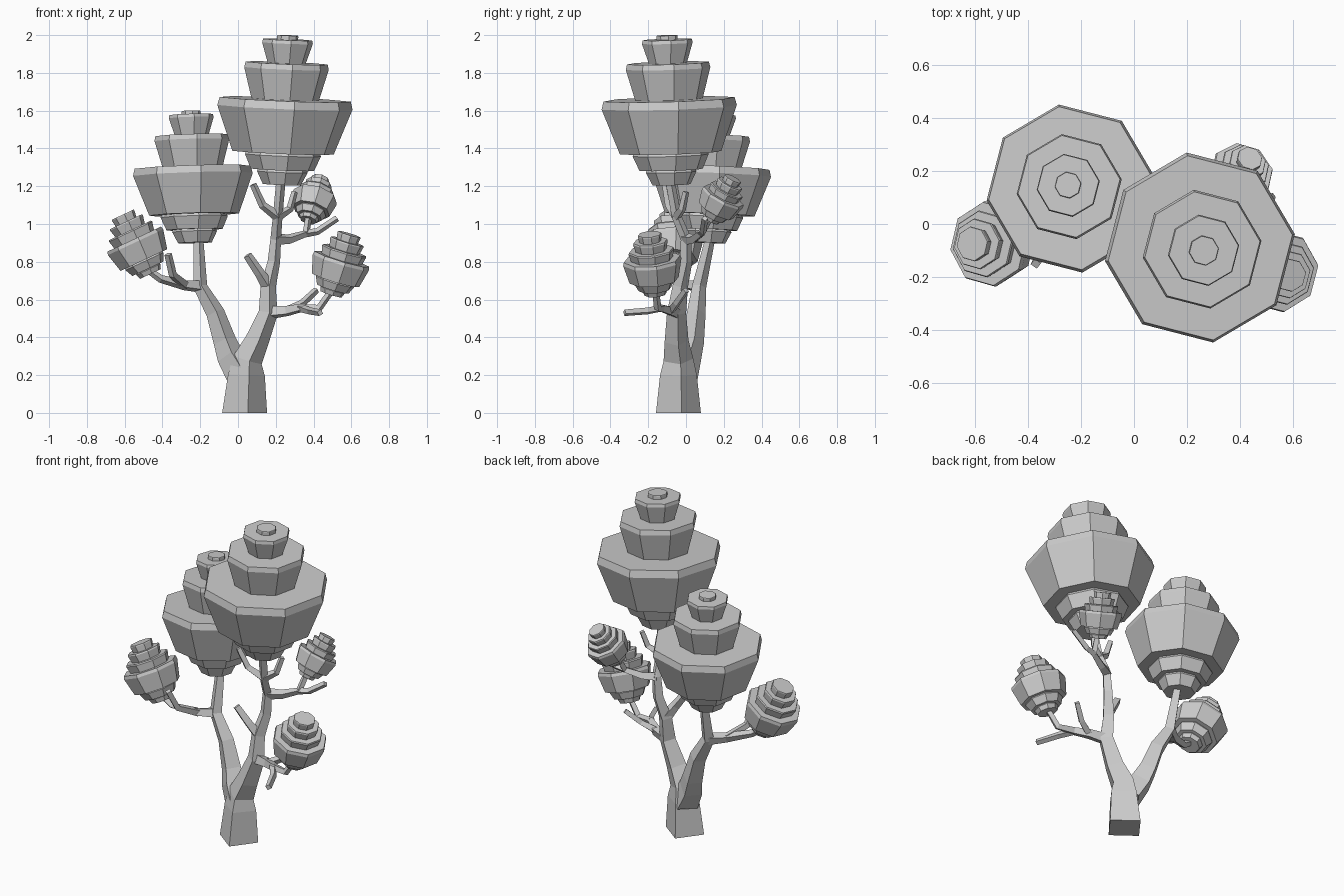
import bpy
import bmesh
import math
from mathutils import Vector, Quaternion

if "Cube" in bpy.data.objects:
    bpy.data.objects.remove(bpy.data.objects["Cube"], do_unlink=True)

grey = bpy.data.materials.new("plain_grey")
grey.use_nodes = True
tone = (.6, .6, .6, 1)
grey.diffuse_color = tone
shader = next(node for node in grey.node_tree.nodes if node.type == 'BSDF_PRINCIPLED')
shader.inputs["Base Color"].default_value = tone

UP = Vector((0, 0, 1))


def make_ring(centre, radius, turn, sides):
    """Return the corners of a regular polygon facing along the turned z axis."""
    corners = []
    for index in range(sides):
        angle = math.tau * index / sides + math.radians(8)
        offset = Vector((math.cos(angle), math.sin(angle), 0)) * radius
        corners.append(centre + turn @ offset)
    return corners


def loft(name, rings):
    """Join a list of rings into one closed, flat-shaded object."""
    bm = bmesh.new()
    loops = [[bm.verts.new(corner) for corner in ring] for ring in rings]
    for low, high in zip(loops, loops[1:]):
        for index in range(len(low)):
            before = index - 1
            bm.faces.new((low[before], low[index], high[index], high[before]))
    bm.faces.new(loops[0])
    bm.faces.new(loops[-1])
    bmesh.ops.recalc_face_normals(bm, faces=bm.faces)
    mesh = bpy.data.meshes.new(name)
    bm.to_mesh(mesh)
    bm.free()
    mesh.materials.append(grey)
    bpy.context.collection.objects.link(bpy.data.objects.new(name, mesh))


def branch(name, path, thick, thin, taper=1.5):
    """Build a four-sided limb along a path and return its points for offshoots."""
    points = [Vector(point) for point in path]
    last = len(points) - 1
    rings = []
    for index, point in enumerate(points):
        tangent = points[min(index + 1, last)] - points[max(index - 1, 0)]
        # The foot of the trunk stays flat on the ground
        turn = UP.rotation_difference(tangent) if point.z > 0 else Quaternion()
        radius = thin + (thick - thin) * (1 - index / last) ** taper
        rings.append(make_ring(point, radius, turn, sides=4))
    loft(name, rings)
    return points


# Foliage tiers: lower radius, upper radius, top height above the widest rim
BIG_TIERS = [(.09, .12, -.33), (.15, .18, -.25), (.24, .32, 0),
             (.16, .2, .17), (.09, .12, .28), (.05, .05, .3)]
SMALL_TIERS = [(.12, .14, -.34), (.18, .22, -.24), (.27, .32, 0),
               (.23, .25, .1), (.17, .19, .2), (.12, .13, .28)]


def canopy(name, centre, axis, size, tiers):
    """Stack flaring tiers, each ending in a thin rim, along a leaning axis."""
    turn = UP.rotation_difference(Vector(axis))
    profile = []
    floor = -.4
    for lower, upper, top in tiers:
        rim = (top - floor) * .15
        profile += [(lower, floor), (upper, top - rim), (upper * .97, top)]
        floor = top
    rings = []
    for radius, height in profile:
        level = Vector(centre) + turn @ (UP * height * size)
        rings.append(make_ring(level, radius * size, turn, sides=8))
    loft(name, rings)


# Foliage
canopy("tall_canopy", (.25, -.09, 1.66), (.04, -.03, 1), 1.13, BIG_TIERS)
canopy("side_canopy", (-.24, .135, 1.3), (-.03, .04, 1), 1, BIG_TIERS)
canopy("small_right_canopy", (-.55, -.075, .92), (-.42, 0, .9), .51, SMALL_TIERS)
canopy("small_left_canopy", (.55, -.18, .815), (.3, -.1, 1), .49, SMALL_TIERS)
canopy("small_back_canopy", (.41, .2, 1.15), (.25, .45, .85), .38, SMALL_TIERS)

# Trunk and the main limb that forks from it
trunk = branch("trunk", [(.035, -.04, 0), (.045, -.04, .2), (.05, -.04, .28),
                         (.1, -.05, .38), (.16, -.05, .53), (.16, -.03, .67),
                         (.19, 0, .8), (.2, 0, .92), (.21, -.05, 1.04),
                         (.23, -.09, 1.26)],
               thick=.12, thin=.025, taper=2.2)
limb = branch("side_limb", [(.02, -.02, .2), (-.04, .01, .3), (-.07, .035, .38),
                            (-.12, .055, .53), (-.2, .07, .67), (-.21, .13, .93)],
              thick=.085, thin=.026, taper=1)

# Limb holding the small right canopy, with its bare twig
right = branch("right_branch", [limb[4], (-.28, .01, .675), (-.41, -.06, .71),
                                (-.48, -.07, .76)], thick=.036, thin=.018)
branch("right_twig", [right[1], (-.345, -.1, .73), (-.37, -.15, .84)],
       thick=.026, thin=.02)

# Limb holding the small left canopy, with its two bare twigs
left = branch("left_branch", [trunk[4], (.26, -.08, .54), (.33, -.13, .555),
                              (.43, -.15, .555), (.49, -.16, .64)],
              thick=.038, thin=.018)
branch("left_front_twig", [left[2], (.38, -.2, .54), (.435, -.325, .53)],
       thick=.022, thin=.018)
branch("left_back_twig", [left[1], (.34, -.05, .58), (.415, 0, .65)],
       thick=.024, thin=.018)

# Limb holding the small back canopy, with its bare twig
back = branch("back_branch", [trunk[7], (.27, .04, .92), (.36, .08, .95),
                              (.375, .13, 1.04)], thick=.033, thin=.018)
branch("back_twig", [back[2], (.42, .09, .96), (.525, .1, 1.03)],
       thick=.021, thin=.017)

# Bare twigs on the trunk
branch("lower_trunk_twig", [trunk[5], (.115, -.06, .74), (.05, -.085, .835)],
       thick=.036, thin=.023)
branch("upper_front_twig", [trunk[8], (.13, -.09, 1.1), (.08, -.11, 1.21)],
       thick=.028, thin=.018)
branch("upper_back_twig", [trunk[8], (.275, -.02, 1.08), (.3, 0, 1.17)],
       thick=.026, thin=.017)
